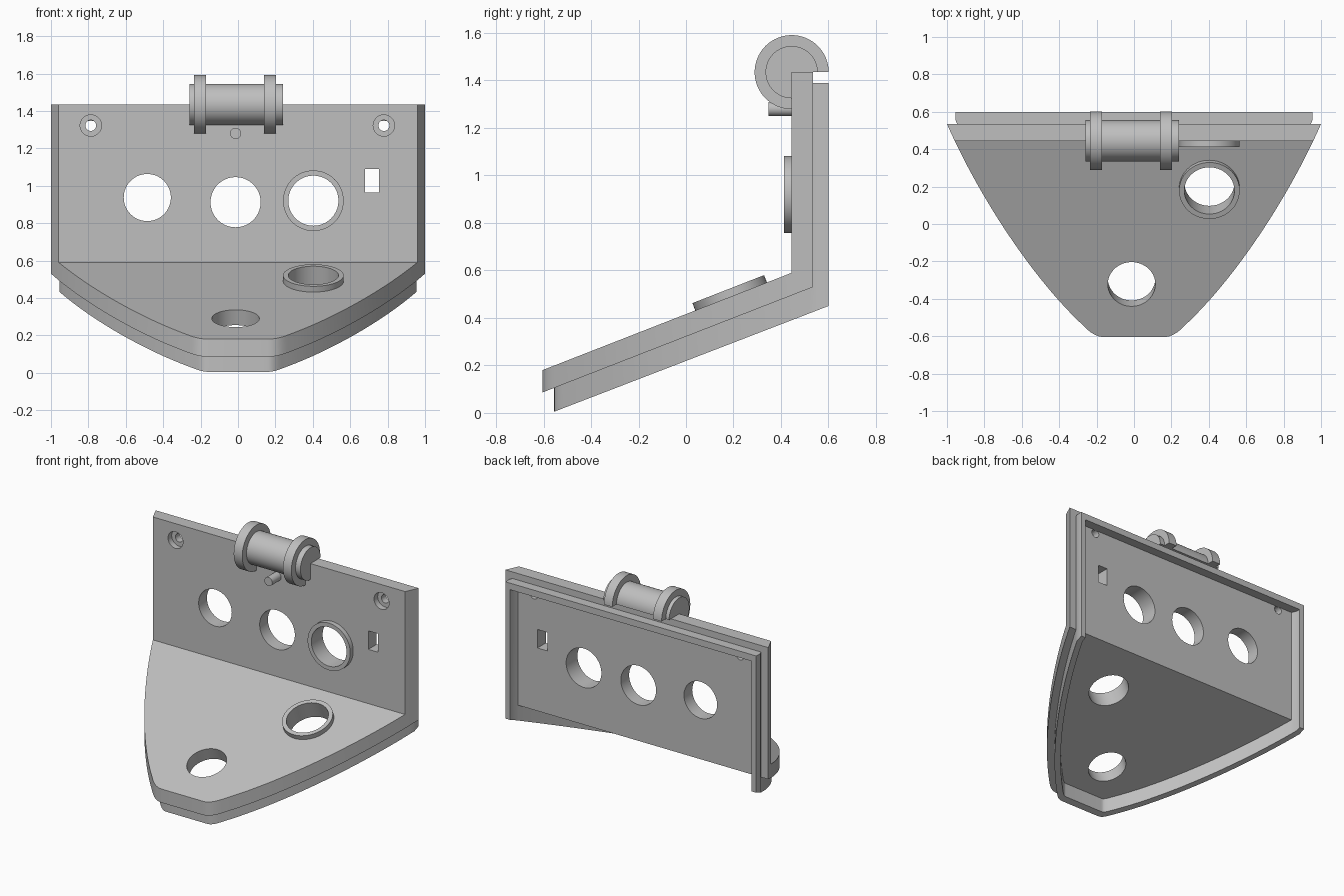
import bpy, bmesh, math
from mathutils import Vector, Matrix
from mathutils.geometry import interpolate_bezier

if "Cube" in bpy.data.objects:
    bpy.data.objects.remove(bpy.data.objects["Cube"])

grey = bpy.data.materials.new("plain_grey")
grey.use_nodes = True
grey.diffuse_color = (0.52, 0.52, 0.52, 1)
grey.node_tree.nodes["Principled BSDF"].inputs["Base Color"].default_value = grey.diffuse_color

SLOPE = math.atan2(0.41, 1.05)
UP = Vector((0, -math.sin(SLOPE), math.cos(SLOPE)))   # normal of the sloping shelf
FRONT = Vector((0, -1, 0))
SIDE = Vector((1, 0, 0))


def make_object(name, bm):
    bmesh.ops.recalc_face_normals(bm, faces=bm.faces)
    mesh = bpy.data.meshes.new(name)
    bm.to_mesh(mesh)
    bm.free()
    mesh.materials.append(grey)
    obj = bpy.data.objects.new(name, mesh)
    bpy.context.collection.objects.link(obj)
    return obj


def prism(name, points, vector):
    """Extrude a closed outline along a vector."""
    bm = bmesh.new()
    face = bm.faces.new([bm.verts.new(p) for p in points])
    new = bmesh.ops.extrude_face_region(bm, geom=[face])["geom"]
    verts = [v for v in new if isinstance(v, bmesh.types.BMVert)]
    bmesh.ops.translate(bm, verts=verts, vec=vector)
    return make_object(name, bm)


def cylinder(name, centre, axis, radius, low, high):
    """Cylinder along an axis, from offset low to offset high."""
    bm = bmesh.new()
    turn = axis.to_track_quat("Z", "Y").to_matrix().to_4x4()
    place = Matrix.Translation(Vector(centre) + axis * (low + high) / 2) @ turn
    bmesh.ops.create_cone(bm, cap_ends=True, segments=64, radius1=radius,
                          radius2=radius, depth=high - low, matrix=place)
    return make_object(name, bm)


def box(name, low, high):
    points = [(low[0], low[1], low[2]), (high[0], low[1], low[2]),
              (high[0], high[1], low[2]), (low[0], high[1], low[2])]
    return prism(name, points, (0, 0, high[2] - low[2]))


def boolean(obj, cutter, operation="DIFFERENCE"):
    mod = obj.modifiers.new("cut", "BOOLEAN")
    mod.operation, mod.solver, mod.object = operation, "EXACT", cutter
    bpy.context.view_layer.objects.active = obj
    bpy.ops.object.modifier_apply(modifier=mod.name)
    bpy.data.objects.remove(cutter)


def outline(inset, low, high):
    """Upright prism of the rounded plan shape, inset by a distance."""
    nose = interpolate_bezier(Vector((0.155, -0.605)), Vector((0.21, -0.605)),
                              Vector((0.245, -0.57)), Vector((0.28, -0.535)), 10)
    flank = interpolate_bezier(Vector((0.28, -0.535)), Vector((0.56, -0.27)),
                               Vector((0.84, 0.17)), Vector((1.0, 0.535)), 28)
    path = nose + flank[1:]
    half = []
    for i, p in enumerate(path):
        t = path[min(i + 1, len(path) - 1)] - path[max(i - 1, 0)]
        t.normalize()
        half.append(p + Vector((-t.y, t.x)) * inset)
    half.append(Vector((half[-1].x, 0.8)))
    loop = [(p.x, p.y, low) for p in half] + [(-p.x, p.y, low) for p in reversed(half)]
    return prism("plan_cutter", loop, (0, 0, high - low))


def side_profile(name, points):
    return prism(name, [(-1.2, y, z) for y, z in points], (2.4, 0, 0))


# Bent plate: upright panel and sloping shelf
plate = side_profile("bent_plate", [(-0.62, 0.174), (0.445, 0.59), (0.445, 1.435),
                                    (0.535, 1.435), (0.535, 0.53), (-0.62, 0.08)])
boolean(plate, outline(0, -1, 2), "INTERSECT")

# Rear lip around the edge, with an open recess
lip = side_profile("rear_lip", [(-0.62, 0.09), (0.53, 0.54), (0.53, 1.39),
                                (0.6, 1.39), (0.6, 0.45), (-0.62, -0.02)])
boolean(lip, outline(0.05, -1, 2), "INTERSECT")
boolean(lip, outline(0.09, -1, 1.345))


def on_shelf(x, y):
    return (x, y, 0.59 + (y - 0.445) * math.tan(SLOPE))


# Round openings, two of them with raised collars
openings = [
    ((-0.485, 0.445, 0.937), FRONT, 0.126, 0),
    ((-0.013, 0.445, 0.912), FRONT, 0.134, 0),
    ((0.403, 0.445, 0.92), FRONT, 0.134, 0.162),
    (on_shelf(-0.013, -0.322), UP, 0.127, 0),
    (on_shelf(0.403, 0.19), UP, 0.134, 0.162),
]
for centre, axis, radius, collar in openings:
    boolean(plate, cylinder("hole_cutter", centre, axis, radius, -0.25, 0.1))
    if collar:
        name = "panel_collar" if axis is FRONT else "shelf_collar"
        ring = cylinder(name, centre, axis, collar, -0.005, 0.033)
        boolean(ring, cylinder("hole_cutter", centre, axis, radius, -0.1, 0.1))

# Rectangular slot
boolean(plate, box("slot_cutter", (0.68, 0.3, 0.963), (0.755, 0.7, 1.09)))

# Counterbored screw holes
for x in (-0.787, 0.78):
    spot = (x, 0.445, 1.322)
    boolean(plate, cylinder("screw_cutter", spot, FRONT, 0.057, -0.04, 0.1))
    boolean(plate, cylinder("screw_cutter", spot, FRONT, 0.029, -0.2, 0.1))

# Peg under the spool
cylinder("peg", (-0.013, 0.445, 1.28), FRONT, 0.03, -0.01, 0.097)

# Spool on the top edge: core and two flanges, cleared behind the panel
spool_parts = [("spool_core", 0.11, -0.26, 0.24),
               ("spool_flange_right", 0.156, -0.235, -0.17),
               ("spool_flange_left", 0.156, 0.14, 0.203)]
for name, radius, low, high in spool_parts:
    part = cylinder(name, (0, 0.445, 1.435), SIDE, radius, low, high)
    boolean(part, box("rear_cutter", (-1, 0.45, 1), (1, 1, 1.435)))

# Smooth curved walls, keep edges sharp
bpy.ops.object.select_all(action="DESELECT")
for obj in bpy.context.collection.objects:
    if obj.type == "MESH":
        obj.select_set(True)
        bpy.context.view_layer.objects.active = obj
bpy.ops.object.shade_smooth_by_angle(angle=math.radians(30))
